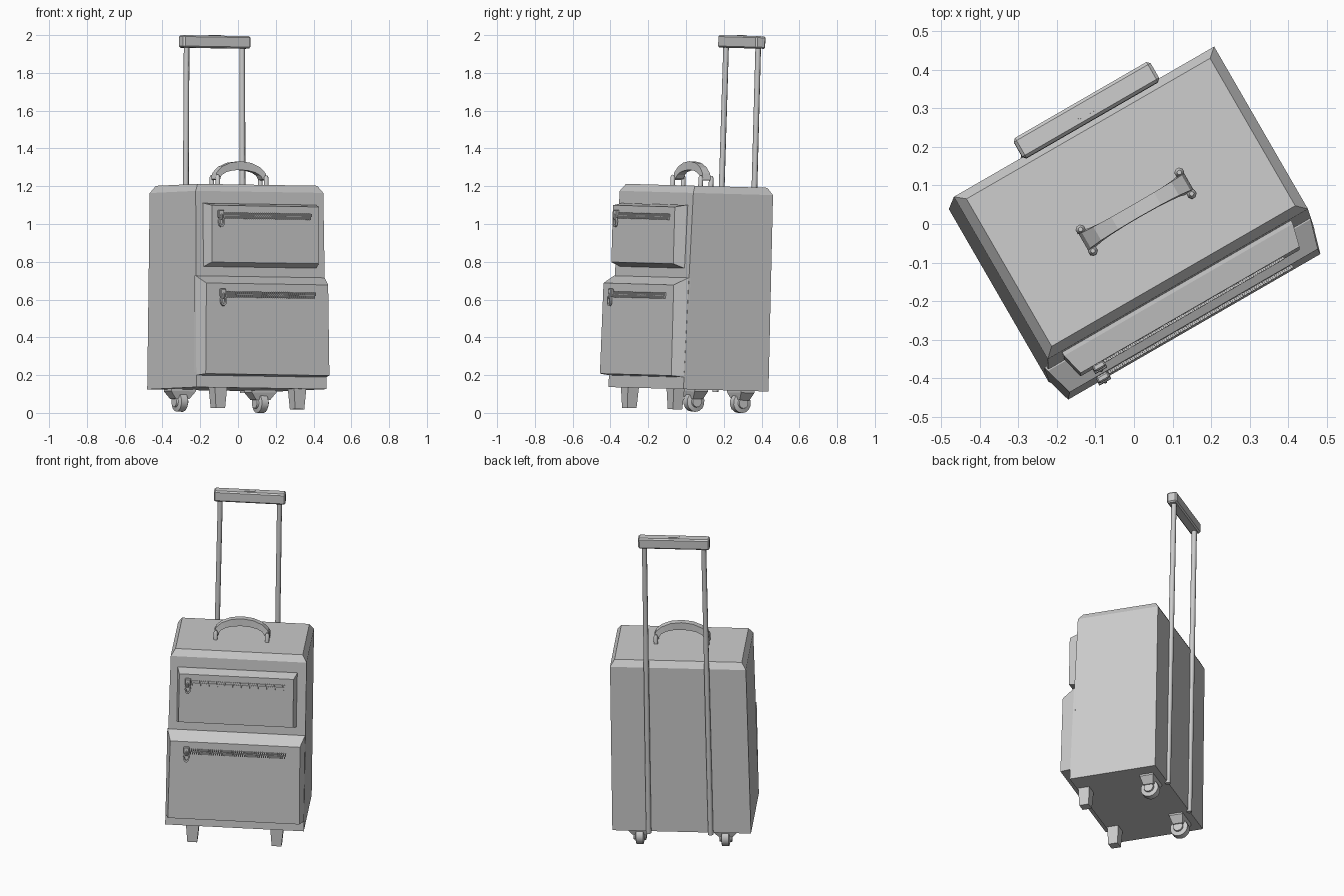
import bpy, bmesh, math
from mathutils import Matrix, Vector

if "Cube" in bpy.data.objects:
    bpy.data.objects.remove(bpy.data.objects["Cube"])

# Whole case is turned 30 degrees and tips back slightly; parts are built upright
FRAME = (Matrix.Translation((-0.006, 0.009, 0)) @ Matrix.Rotation(math.radians(-1.6), 4, 'X')
         @ Matrix.Rotation(math.radians(30), 4, 'Z'))


def finish(name, bm, bevel=0, smooth=False):
    bmesh.ops.recalc_face_normals(bm, faces=bm.faces)
    me = bpy.data.meshes.new(name)
    bm.to_mesh(me)
    bm.free()
    ob = bpy.data.objects.new(name, me)
    bpy.context.collection.objects.link(ob)
    ob.matrix_world = FRAME
    if bevel:
        mod = ob.modifiers.new("bevel", 'BEVEL')
        mod.width = bevel
        mod.segments = 1
    if smooth:
        bpy.context.view_layer.objects.active = ob
        ob.select_set(True)
        bpy.ops.object.shade_smooth_by_angle(angle=math.radians(50))
        ob.select_set(False)
    return ob


def add_loft(bm, rings):
    loops = [[bm.verts.new(p) for p in r] for r in rings]
    n = len(loops[0])
    for a, b in zip(loops, loops[1:]):
        for i in range(n):
            j = (i + 1) % n
            bm.faces.new((a[i], a[j], b[j], b[i]))
    bm.faces.new(loops[0])
    bm.faces.new(loops[-1])


def loft(name, rings, **kw):
    bm = bmesh.new()
    add_loft(bm, rings)
    return finish(name, bm, **kw)


def rect(x, y0, y1, z, cx=0):
    return [(cx - x, y0, z), (cx + x, y0, z), (cx + x, y1, z), (cx - x, y1, z)]


def panel(x, z0, z1, y):
    return [(-x, y, z0), (x, y, z0), (x, y, z1), (-x, y, z1)]


def add_box(bm, centre, size):
    x, y, z = centre
    a, b, c = (s / 2 for s in size)
    add_loft(bm, [rect(a, y - b, y + b, z - c, x), rect(a, y - b, y + b, z + c, x)])


def tube(name, points, radii, sides=10, **kw):
    d = (Vector(points[-1]) - Vector(points[0])).normalized()
    q = d.to_track_quat('Z', 'Y')
    rings = []
    for p, r in zip(points, radii):
        rings.append([Vector(p) + q @ Vector((r * math.cos(t), r * math.sin(t), 0))
                      for t in (2 * math.pi * (i + .5) / sides for i in range(sides))])
    return loft(name, rings, **kw)


# Main case, tapering up to a chamfered lid
loft("case_body", [rect(.398, -.26, .26, .125), rect(.39, -.231, .256, 1.165, .005),
                   rect(.365, -.208, .234, 1.203, .005)])

# Front pockets: wide lower one and framed upper one
loft("lower_pocket", [panel(.397, .188, .715, -.235),
                      [(-.397, -.258, .188), (.397, -.258, .188),
                       (.394, -.247, .715), (-.394, -.247, .715)],
                      [(-.378, -.325, .195), (.378, -.325, .195),
                       (.372, -.322, .675), (-.372, -.322, .675)]])
loft("upper_pocket", [panel(.343, .765, 1.1, -.225), panel(.343, .765, 1.1, -.243),
                      panel(.328, .787, 1.088, -.303)])

# Zips: two staggered rows of teeth, slider and ring pull
for name, y, z, x0, x1 in (("upper", -.304, 1.035, -.28, .27), ("lower", -.325, .617, -.255, .285)):
    bm = bmesh.new()
    n = 46
    for i in range(n):
        x = x0 + (x1 - x0) * i / (n - 1)
        for k in (0, 1):
            add_box(bm, (x + k * .006, y, z - .007 + k * .014), (.006, .012, .018))
    finish(name + "_zip_teeth", bm)
    bm = bmesh.new()
    add_box(bm, (-.277, y - .006, z + .008), (.034, .018, .042))
    add_box(bm, (-.277, y - .016, z - .008), (.012, .012, .03))
    finish(name + "_zip_slider", bm, bevel=.004)
    outer = [(-.277 + .018 * math.cos(t), z - .033 + .03 * math.sin(t))
             for t in (math.pi * i / 5 for i in range(10))]
    bm = bmesh.new()
    verts = []
    for x, zz in outer:
        xi, zi = -.277 + (x + .277) * .55, z - .033 + (zz - z + .033) * .65
        verts.append([bm.verts.new(p) for p in ((x, y - .018, zz), (xi, y - .018, zi),
                                                (xi, y - .006, zi), (x, y - .006, zz))])
    for i in range(10):
        a, b = verts[i], verts[(i + 1) % 10]
        for j in range(4):
            k = (j + 1) % 4
            bm.faces.new((a[j], a[k], b[k], b[j]))
    finish(name + "_zip_pull", bm)

# Carry handle: arched strap held between posts
rings = []
for i in range(9):
    t = math.pi * i / 8
    s = math.sin(t)
    th, w = .013 + .010 * s, .026 - .008 * s
    rings.append([(.004 + (.145 + a) * -math.cos(t), -.016 + b, 1.236 + (.073 + a) * s)
                  for a, b in ((-th, -w), (th, -w), (th, w), (-th, w))])
loft("carry_strap", rings)
for side, x in (("left", -.144), ("right", .152)):
    for end, y in (("front", -.048), ("back", .016)):
        tube(f"{side}_{end}_strap_post", [(x, y, 1.18), (x, y, 1.245), (x, y, 1.258)],
             [.012, .013, .006], 8, smooth=True)
    tube(side + "_strap_pin", [(x, -.055, 1.24), (x, .023, 1.24)], [.009, .009], 8, smooth=True)

# Telescopic pull handle on the back
for side, s in (("left", -1), ("right", 1)):
    tube(side + "_pull_rod", [(.011 + s * .178, .262, .115), (.014 + s * .17, .262, 1.95)],
         [.016, .015], 8, smooth=True)
bm = bmesh.new()
add_box(bm, (.014, .259, 1.971), (.41, .06, .066))
finish("pull_grip", bm, bevel=.008)
bm = bmesh.new()
add_box(bm, (.014, .259, 2.003), (.06, .025, .008))
finish("grip_button", bm)

# Rear wheels in brackets, front feet
for side, s in (("left", -1), ("right", 1)):
    cx, cy, cz = s * .246, .178, .06
    tube(side + "_wheel", [(cx + d, cy, cz) for d in (-.036, -.026, -.02, .02, .026, .036)],
         [.028, .03, .053, .053, .03, .028], 14, smooth=True)
    loft(side + "_wheel_bracket", [rect(.075, cy - .04, cy + .04, .135, cx),
                                   rect(.075, cy - .04, cy + .04, .115, cx),
                                   rect(.042, cy - .03, cy + .03, .075, cx)])
    loft(side + "_front_foot", [rect(.038, -.252, -.184, .135, s * .242),
                                rect(.028, -.246, -.19, .017, s * .242)])
